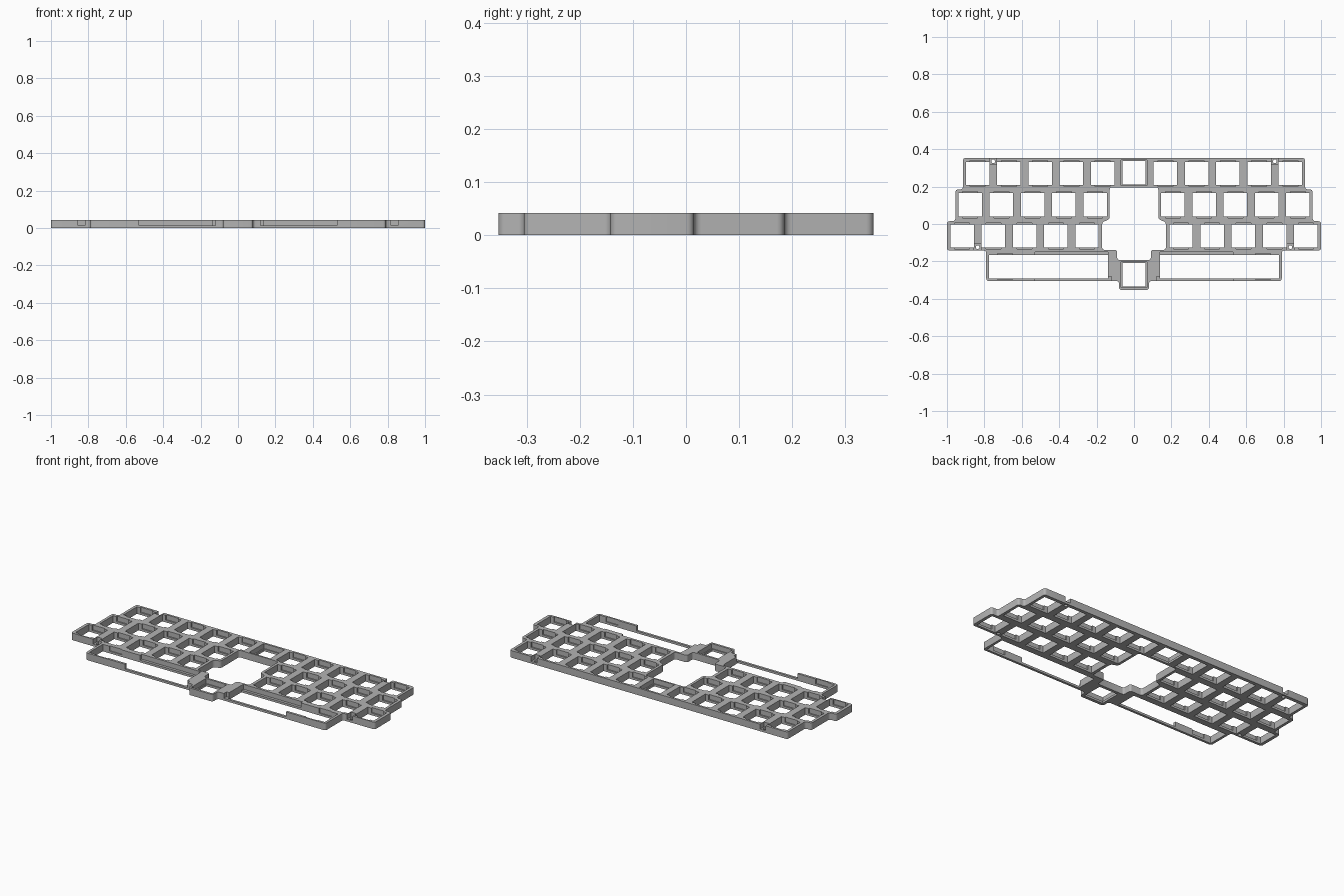
import bpy, bmesh
from mathutils import Matrix

if "Cube" in bpy.data.objects:
    bpy.data.objects.remove(bpy.data.objects["Cube"], do_unlink=True)

HEIGHT, SHEET = 0.042, 0.013      # full height and thin sheet height
PITCH, HOLE = 0.167, 0.125        # key spacing and key opening
TOP = HEIGHT + 0.05

grey = bpy.data.materials.new("plate grey")
grey.use_nodes = True
grey.diffuse_color = (0.45, 0.45, 0.45, 1)
grey.node_tree.nodes["Principled BSDF"].inputs["Base Color"].default_value = (0.45, 0.45, 0.45, 1)


def make_object(name, bm):
    bmesh.ops.recalc_face_normals(bm, faces=bm.faces)
    mesh = bpy.data.meshes.new(name)
    bm.to_mesh(mesh)
    bm.free()
    mesh.materials.append(grey)
    obj = bpy.data.objects.new(name, mesh)
    bpy.context.collection.objects.link(obj)
    return obj


def box(bm, x0, x1, y0, y1, z0, z1):
    center = Matrix.Translation(((x0 + x1) / 2, (y0 + y1) / 2, (z0 + z1) / 2))
    size = Matrix.Diagonal((x1 - x0, y1 - y0, z1 - z0, 1))
    bmesh.ops.create_cube(bm, size=1, matrix=center @ size)


def mirrored_box(bm, x0, x1, *rest):
    box(bm, x0, x1, *rest)
    box(bm, -x1, -x0, *rest)


def mirrored_prism(name, half, z0, z1, radius):
    """Extrude a right-half outline mirrored across x, with rounded corners."""
    outline = half + [(-x, y) for x, y in reversed(half)]
    bm = bmesh.new()
    face = bm.faces.new([bm.verts.new((x, y, z0)) for x, y in outline])
    grown = bmesh.ops.extrude_face_region(bm, geom=[face])["geom"]
    bmesh.ops.translate(bm, vec=(0, 0, z1 - z0),
                        verts=[v for v in grown if isinstance(v, bmesh.types.BMVert)])
    upright = [e for e in bm.edges if abs(e.verts[0].co.z - e.verts[1].co.z) > 0.01]
    bmesh.ops.bevel(bm, geom=upright, offset=radius, segments=4, profile=0.5,
                    affect='EDGES', clamp_overlap=True)
    return make_object(name, bm)


def cut(target, cutter):
    cutter.hide_render = True
    mod = target.modifiers.new("cut", 'BOOLEAN')
    mod.operation, mod.solver, mod.object = 'DIFFERENCE', 'EXACT', cutter
    mod.use_self = True
    bpy.context.view_layer.objects.active = target
    bpy.ops.object.modifier_apply(modifier=mod.name)
    bpy.data.objects.remove(cutter, do_unlink=True)


# Stepped outer body
plate = mirrored_prism("keyboard_plate", [
    (0.915, 0.353), (0.915, 0.185), (0.955, 0.185), (0.955, 0.015), (1, 0.015),
    (1, -0.142), (0.79, -0.142), (0.79, -0.305), (0.08, -0.305), (0.08, -0.353)],
    0, HEIGHT, 0.014)

# Central opening
cut(plate, mirrored_prism("center_cutter", [
    (0.13, 0.196), (0.13, 0.025), (0.17, 0.01), (0.17, -0.138),
    (0.09, -0.138), (0.09, -0.192)], -0.05, TOP, 0.012))

# Key openings through the sheet, and clip pockets above it
through, pockets = bmesh.new(), bmesh.new()
half = HOLE / 2
for y, first in ((0.27, 0.168), (0.103, 0.208), (-0.064, 0.251)):
    for i in range(5):
        x = first + i * PITCH
        mirrored_box(through, x - half, x + half, y - half, y + half, -0.05, TOP)
        for side in (-1, 1):
            edge = y + side * half
            mirrored_box(pockets, x - 0.04, x + 0.04, edge - 0.008, edge + 0.008, SHEET, TOP)

# Two center key openings with a ledge all round
for y in (0.273, -0.272):
    box(through, -half, half, y - half, y + half, -0.05, TOP)
    box(pockets, -0.069, 0.069, y - 0.068, y + 0.068, SHEET, TOP)

# Wide openings at the front, with lowered rails and stabilizer pockets
mirrored_box(through, 0.138, 0.775, -0.291, -0.165, -0.05, TOP)
mirrored_box(pockets, 0.12, 0.53, -0.4, -0.28, SHEET, TOP)
mirrored_box(pockets, 0.14, 0.53, -0.175, -0.149, SHEET, TOP)
for y in (-0.165, -0.291):
    mirrored_box(pockets, 0.65, 0.73, y - 0.006, y + 0.006, SHEET, TOP)

# Screw notches in the back and front edges
mirrored_box(pockets, 0.735, 0.772, 0.318, 0.4, SHEET, TOP)
mirrored_box(pockets, 0.818, 0.855, -0.2, -0.106, SHEET, TOP)
for x, y in ((0.753, 0.335), (0.836, -0.124)):
    for side in (-1, 1):
        bmesh.ops.create_cone(through, cap_ends=True, segments=16, radius1=0.01,
                              radius2=0.01, depth=0.3,
                              matrix=Matrix.Translation((side * x, y, 0)))

cut(plate, make_object("opening_cutter", through))
cut(plate, make_object("pocket_cutter", pockets))

# Smooth rounded corners, keep flat edges sharp
bpy.ops.object.select_all(action='DESELECT')
plate.select_set(True)
bpy.context.view_layer.objects.active = plate
bpy.ops.object.shade_smooth_by_angle(angle=0.6)
